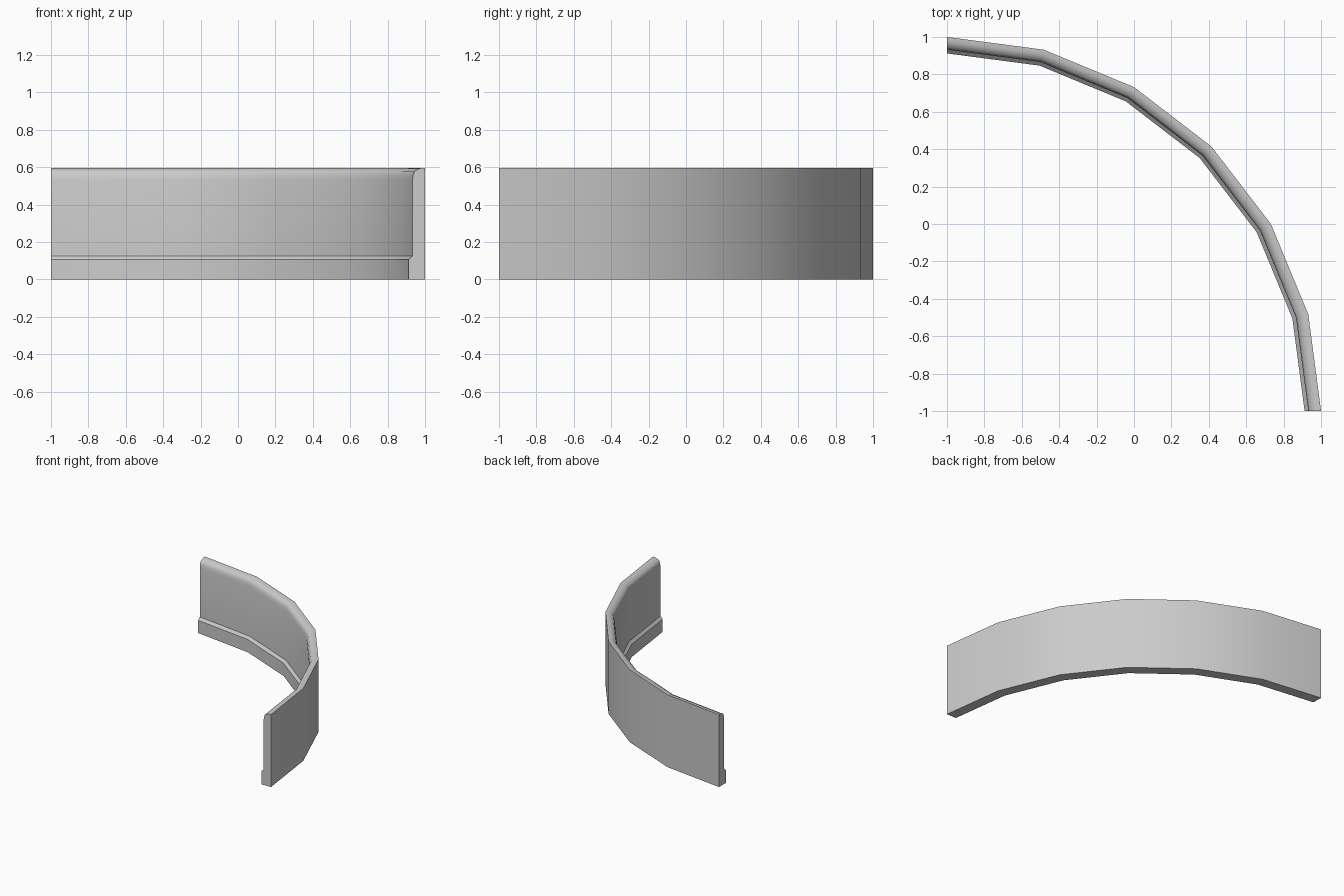
import bpy
import bmesh
from math import radians
from mathutils import Vector

cube = bpy.data.objects.get("Cube")
if cube:
    bpy.data.objects.remove(cube)

# Material
grey = bpy.data.materials.new("light_grey")
grey.use_nodes = True
colour = (0.6, 0.6, 0.6, 1)
grey.diffuse_color = colour
grey.node_tree.nodes["Principled BSDF"].inputs["Base Color"].default_value = colour

# Cross-section as (radius, height): flat outside, rounded top, stepped foot inside
profile = [
    (2.0, 0), (2.0, 0.595), (1.975, 0.594), (1.945, 0.58), (1.937, 0.56),
    (1.932, 0.53), (1.932, 0.125), (1.912, 0.105), (1.912, 0),
]
centre = Vector((-1, -1, 0))

# Sweep the section through a quarter turn in six straight runs
bm = bmesh.new()
verts = [bm.verts.new(centre + Vector((r, 0, z))) for r, z in profile]
start_cap = bm.faces.new(verts)
spun = bmesh.ops.spin(bm, geom=[start_cap], cent=centre, axis=(0, 0, 1),
                      angle=radians(90), steps=6, use_duplicate=False)

# Close the starting end if the sweep consumed it
bmesh.ops.holes_fill(bm, edges=[e for e in bm.edges if e.is_boundary], sides=0)
bmesh.ops.recalc_face_normals(bm, faces=bm.faces)

mesh = bpy.data.meshes.new("curved_wall")
bm.to_mesh(mesh)
bm.free()
mesh.materials.append(grey)
wall = bpy.data.objects.new("curved_wall", mesh)
bpy.context.collection.objects.link(wall)

# Smooth along the curve, crisp at corners
bpy.ops.object.select_all(action='DESELECT')
wall.select_set(True)
bpy.context.view_layer.objects.active = wall
bpy.ops.object.shade_smooth_by_angle(angle=radians(46) - 0.03)
